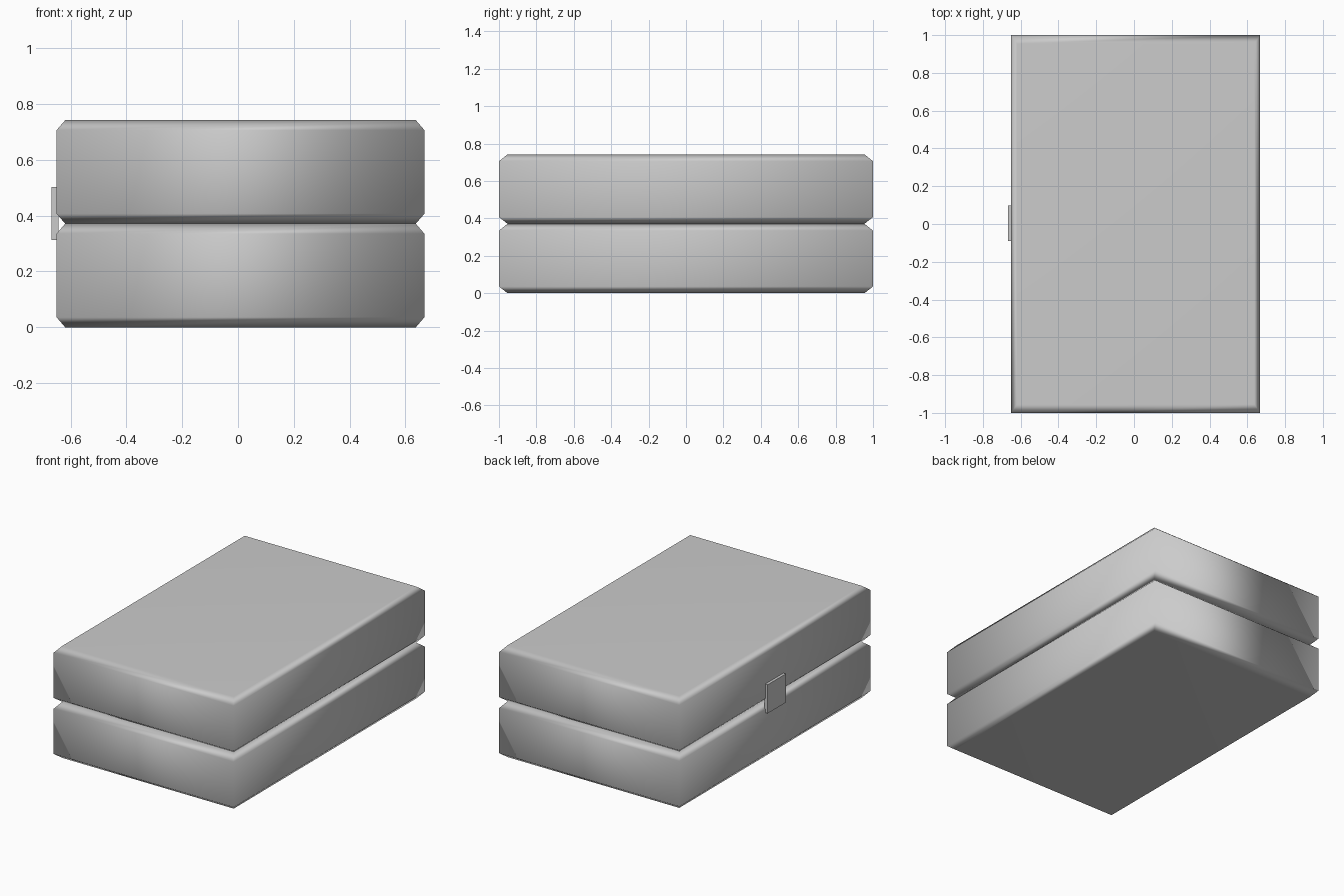
import bpy, bmesh, math

if "Cube" in bpy.data.objects:
    bpy.data.objects.remove(bpy.data.objects["Cube"])

X0, X1, HALF_Y = -0.65, 0.668, 1.0
H = 0.371                       # height of each half
IN_X, IN_Y, IN_Z = 0.031, 0.046, 0.036


def make_object(name, bm):
    bmesh.ops.recalc_face_normals(bm, faces=bm.faces)
    mesh = bpy.data.meshes.new(name)
    bm.to_mesh(mesh)
    bm.free()
    obj = bpy.data.objects.new(name, mesh)
    bpy.context.collection.objects.link(obj)
    return obj


def chamfered_half(name, z):
    """Stack of rectangular rings: chamfered rims, sharp upright corners."""
    bm = bmesh.new()
    rings = []
    for dz, k in ((0, 1), (IN_Z, 0), (H - IN_Z, 0), (H, 1)):
        a, b, y = X0 + k * IN_X, X1 - k * IN_X, HALF_Y - k * IN_Y
        rings.append([bm.verts.new((px, py, z + dz))
                      for px, py in ((a, -y), (b, -y), (b, y), (a, y))])
    for lo, hi in zip(rings, rings[1:]):
        for i in range(4):
            j = (i + 1) % 4
            bm.faces.new((lo[i], lo[j], hi[j], hi[i]))
    bm.faces.new(rings[0])
    bm.faces.new(rings[-1])
    obj = make_object(name, bm)
    # Soft shading across the chamfers, flat on the large faces
    bpy.ops.object.select_all(action='DESELECT')
    obj.select_set(True)
    bpy.context.view_layer.objects.active = obj
    bpy.ops.object.shade_smooth_by_angle(angle=math.radians(60))
    mod = obj.modifiers.new("weighted_normals", 'WEIGHTED_NORMAL')
    mod.keep_sharp = True


# Case base and lid
chamfered_half("case_base", 0)
chamfered_half("case_lid", H)

# Clasp bridging the seam on the left side
bm = bmesh.new()
bmesh.ops.create_cube(bm, size=1)
bmesh.ops.scale(bm, vec=(0.025, 0.19, 0.19), verts=bm.verts)
bmesh.ops.translate(bm, vec=(-0.6555, 0.004, 0.407), verts=bm.verts)
make_object("clasp", bm)
